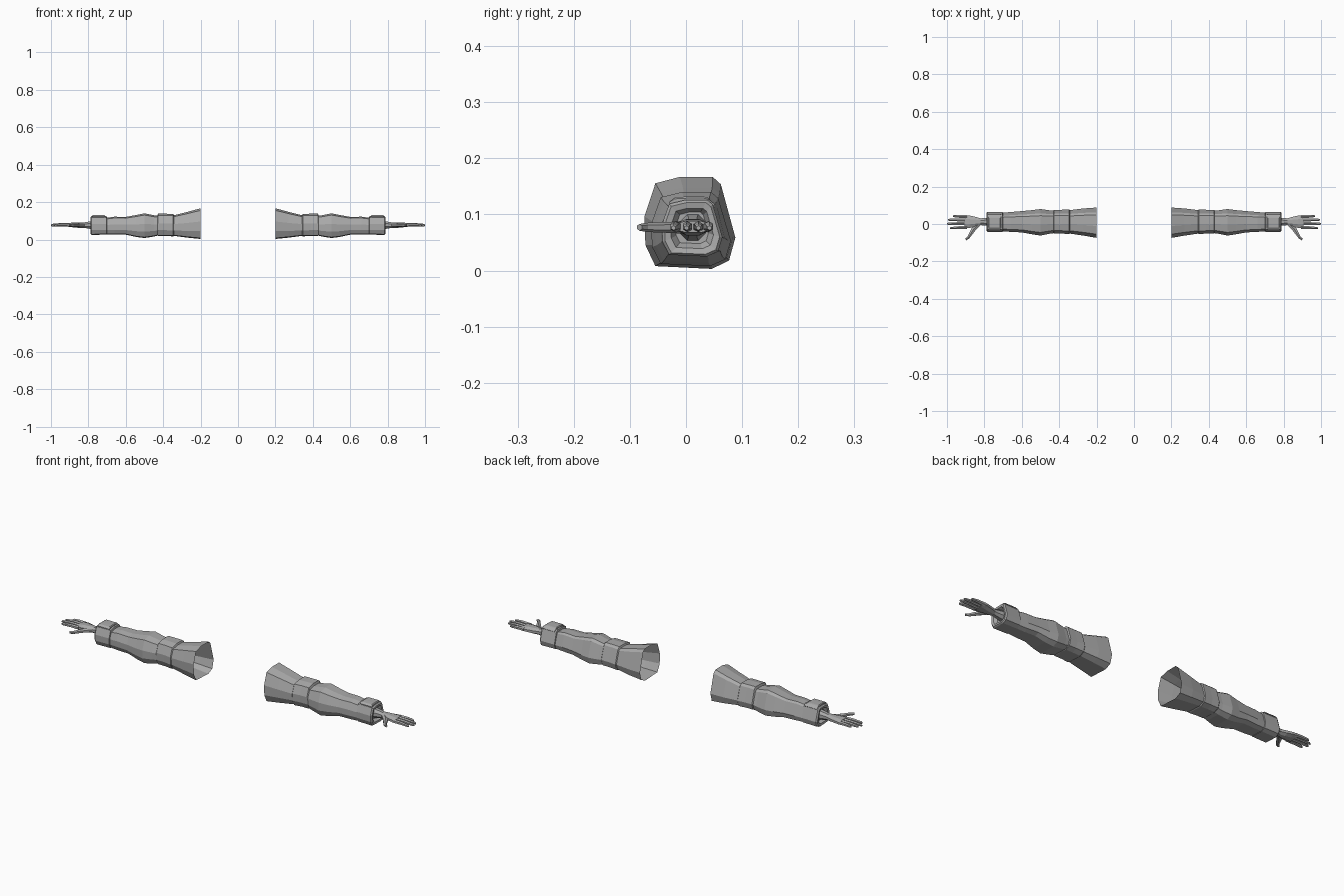
import bpy, bmesh, math
from mathutils import Vector

grey = bpy.data.materials.new("cloth_grey")
grey.diffuse_color = (0.40, 0.40, 0.40, 1)

# Ten-sided sleeve section in unit box coordinates (y, z)
SECTION = [(.12, .93), (.39, 1), (.75, 1), (.84, .92), (1, .34), (.93, .09),
           (.74, 0), (.12, .03), (.01, .26), (0, .57)]


def box_ring(x, y0, y1, z0, z1):
    return [Vector((x, y0 + (y1 - y0) * a, z0 + (z1 - z0) * b)) for a, b in SECTION]


def oval_ring(c, d, w, h, n):
    """Ring round centre c, square to the flat direction d, half sizes w and h."""
    side = Vector((-d.y, d.x, 0)).normalized()
    return [c + side * (w * math.cos(t)) + Vector((0, 0, h * math.sin(t)))
            for t in (2 * math.pi * (i + .5) / n for i in range(n))]


def loft(name, rings, cap_start=True, cap_end=True):
    """Skin rings into one mesh and mirror it to the other arm."""
    bm = bmesh.new()
    rows = [[bm.verts.new(p) for p in r] for r in rings]
    n = len(rows[0])
    for a, b in zip(rows, rows[1:]):
        for i in range(n):
            bm.faces.new((a[i], a[(i + 1) % n], b[(i + 1) % n], b[i]))
    if cap_start:
        bm.faces.new(rows[0])
    if cap_end:
        bm.faces.new(rows[-1])
    bmesh.ops.recalc_face_normals(bm, faces=bm.faces)
    me = bpy.data.meshes.new(name)
    bm.to_mesh(me)
    bm.free()
    me.materials.append(grey)
    ob = bpy.data.objects.new(name, me)
    bpy.context.collection.objects.link(ob)
    m = ob.modifiers.new("other_arm", 'MIRROR')
    m.use_mirror_merge = False
    return ob


def tube(name, path, n=6):
    """Path points are (x, y, z, half width, half height)."""
    pts = [Vector(p[:3]) for p in path]
    rings = []
    for i, p in enumerate(path):
        d = pts[min(i + 1, len(pts) - 1)] - pts[max(i - 1, 0)]
        rings.append(oval_ring(pts[i], d, p[3], p[4], n))
    return loft(name, rings)


# Sleeve: open flare at the shoulder, pinched elbow, forearm
loft("sleeve", [box_ring(*r) for r in [
    (.20, -.074, .088, .003, .167),
    (.27, -.062, .083, .010, .148),
    (.345, -.051, .074, .020, .129),
    (.43, -.049, .072, .021, .127),
    (.45, -.052, .073, .016, .130),
    (.50, -.062, .080, .008, .140),
    (.545, -.055, .074, .014, .131),
    (.60, -.045, .069, .026, .121),
    (.66, -.042, .064, .026, .122),
    (.71, -.038, .060, .028, .115)]], False, False)

# Elbow band
loft("elbow_band", [box_ring(*r) for r in [
    (.342, -.050, .073, .020, .128),
    (.347, -.054, .078, .017, .137),
    (.388, -.051, .076, .019, .138),
    (.427, -.051, .076, .019, .138),
    (.432, -.048, .071, .022, .126)]], False, False)

# Wrist cuff with a recessed mouth
loft("cuff", [box_ring(*r) for r in [
    (.700, -.036, .058, .030, .113),
    (.703, -.042, .064, .026, .126),
    (.782, -.043, .065, .025, .126),
    (.788, -.038, .060, .029, .121),
    (.786, -.027, .049, .039, .111),
    (.770, -.018, .040, .048, .104)]], False, True)

# Raised plate on the cuff top
loft("cuff_plate", [box_ring(*r) for r in [
    (.712, -.030, .052, .112, .129),
    (.716, -.029, .051, .112, .132),
    (.774, -.029, .051, .112, .132),
    (.778, -.030, .052, .112, .129)]])

# Hand
tube("palm", [(.765, .012, .077, .026, .026), (.80, .012, .077, .021, .020),
              (.82, .012, .077, .020, .016), (.85, .012, .077, .029, .016),
              (.88, .012, .078, .036, .014), (.905, .013, .078, .037, .011)], 8)

# Fingers: base y, tip y, tip x
for name, y0, y1, x1 in [("index_finger", -.017, -.022, .985),
                         ("middle_finger", .003, .001, 1.0),
                         ("ring_finger", .022, .022, .994),
                         ("little_finger", .039, .042, .968)]:
    xm = (.895 + x1) / 2
    tube(name, [(.892, y0, .078, .010, .010),
                (xm, (y0 + y1) / 2, .079, .0085, .009),
                (x1 - .008, y1, .077, .007, .007),
                (x1, y1, .076, .004, .004)])

# Thumb
tube("thumb", [(.825, .004, .077, .012, .012), (.855, -.024, .077, .014, .010),
               (.873, -.053, .077, .010, .009), (.885, -.072, .077, .008, .008),
               (.900, -.083, .077, .006, .006)])
